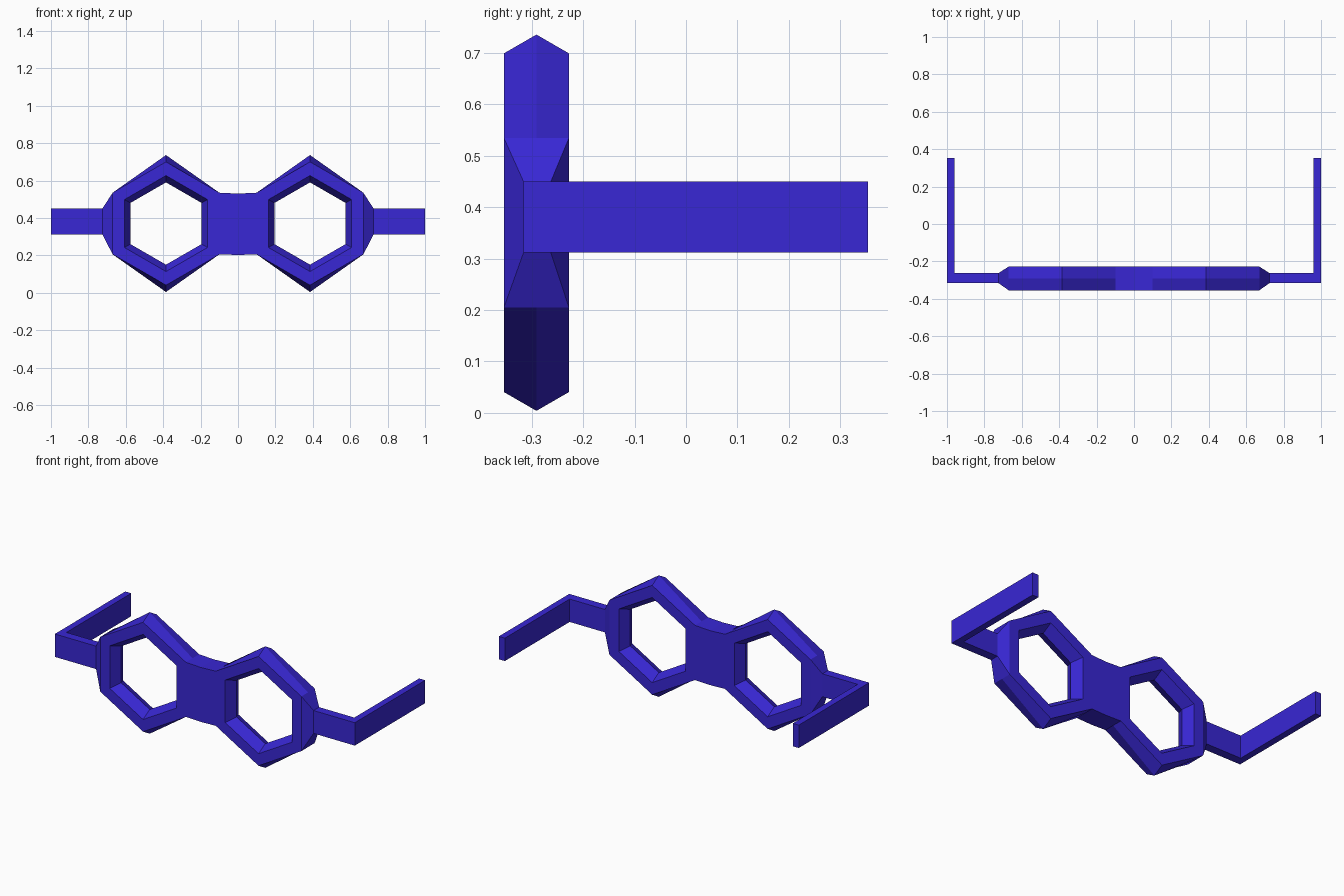
import bpy, bmesh
from math import sin, cos, radians

if "Cube" in bpy.data.objects:
    bpy.data.objects.remove(bpy.data.objects["Cube"])

mat = bpy.data.materials.new("blue_plastic")
mat.diffuse_color = (0.04, 0.02, 0.66, 1)
mat.use_nodes = True
mat.node_tree.nodes["Principled BSDF"].inputs["Base Color"].default_value = mat.diffuse_color

CX, CY, CZ = 0.385, -0.291, 0.37     # rim centre
R, r = 0.293, 0.073                  # rim radius, rim thickness radius


def section(bm, front, back, z0, z1):
    """Six points around an upright rectangle: front, middle, back, top then bottom."""
    mid = ((front[0] + back[0]) / 2, (front[1] + back[1]) / 2)
    top = [(*p, z1) for p in (front, mid, back)]
    bottom = [(*p, z0) for p in (back, mid, front)]
    return [bm.verts.new(c) for c in top + bottom]


def skin(bm, a, b):
    """Join two point loops with quads."""
    for i in range(len(a)):
        j = (i + 1) % len(a)
        bm.faces.new((a[i], a[j], b[j], b[i]))


def finish(bm, name):
    bmesh.ops.recalc_face_normals(bm, faces=bm.faces[:])
    mesh = bpy.data.meshes.new(name)
    bm.to_mesh(mesh)
    bm.free()
    mesh.materials.append(mat)
    ob = bpy.data.objects.new(name, mesh)
    bpy.context.collection.objects.link(ob)
    mirror = ob.modifiers.new("Mirror", 'MIRROR')
    mirror.use_mirror_merge = True
    return ob


# Lens rim: six-sided ring, its outer ridge flattened at the side corners
bm = bmesh.new()
ring = []
for k in range(6):
    a = radians(30 + 60 * k)
    loop = []
    for j in range(6):
        p = radians(60 * j)
        d = R + r * cos(p)
        if j == 0 and k not in (1, 4):
            d = R + r / 2
        loop.append(bm.verts.new((CX + d * cos(a), CY + r * sin(p), CZ + d * sin(a))))
    ring.append(loop)
for k in range(6):
    for j in range(6):
        if k in (2, 5) and j in (0, 5):
            continue                 # openings for the bridge and the hinge
        u, v, n = ring[k], ring[(k + 1) % 6], (j + 1) % 6
        bm.faces.new((u[j], u[n], v[n], v[j]))


def side(top, bottom):
    return [top[5], top[0], top[1], bottom[1], bottom[0], bottom[5]]


# Bridge: inner opening carried straight to the centre plane
half = r * sin(radians(60))
skin(bm, side(ring[2], ring[3]),
     section(bm, (0, CY - half), (0, CY + half), 0.202, 0.53))

# Hinge block: outer opening tapering to the arm
HX, YF, YB, Z0, Z1 = 0.725, -0.316, -0.263, 0.312, 0.45
tip = section(bm, (HX, YF), (HX, YB), Z0, Z1)
skin(bm, side(ring[0], ring[5]), tip)
bm.faces.new(tip)
finish(bm, "rims_and_bridge")

# Temple arms: flat bar out to a mitred elbow, then straight back
bm = bmesh.new()
path = [((HX - 0.01, YF), (HX - 0.01, YB)), ((1.0, YF), (0.96, YB)), ((1.0, 0.354), (0.96, 0.354))]
loops = [section(bm, f, b, Z0, Z1) for f, b in path]
for a, b in zip(loops, loops[1:]):
    skin(bm, a, b)
bm.faces.new(loops[0])
bm.faces.new(loops[-1])
finish(bm, "temple_arms")
